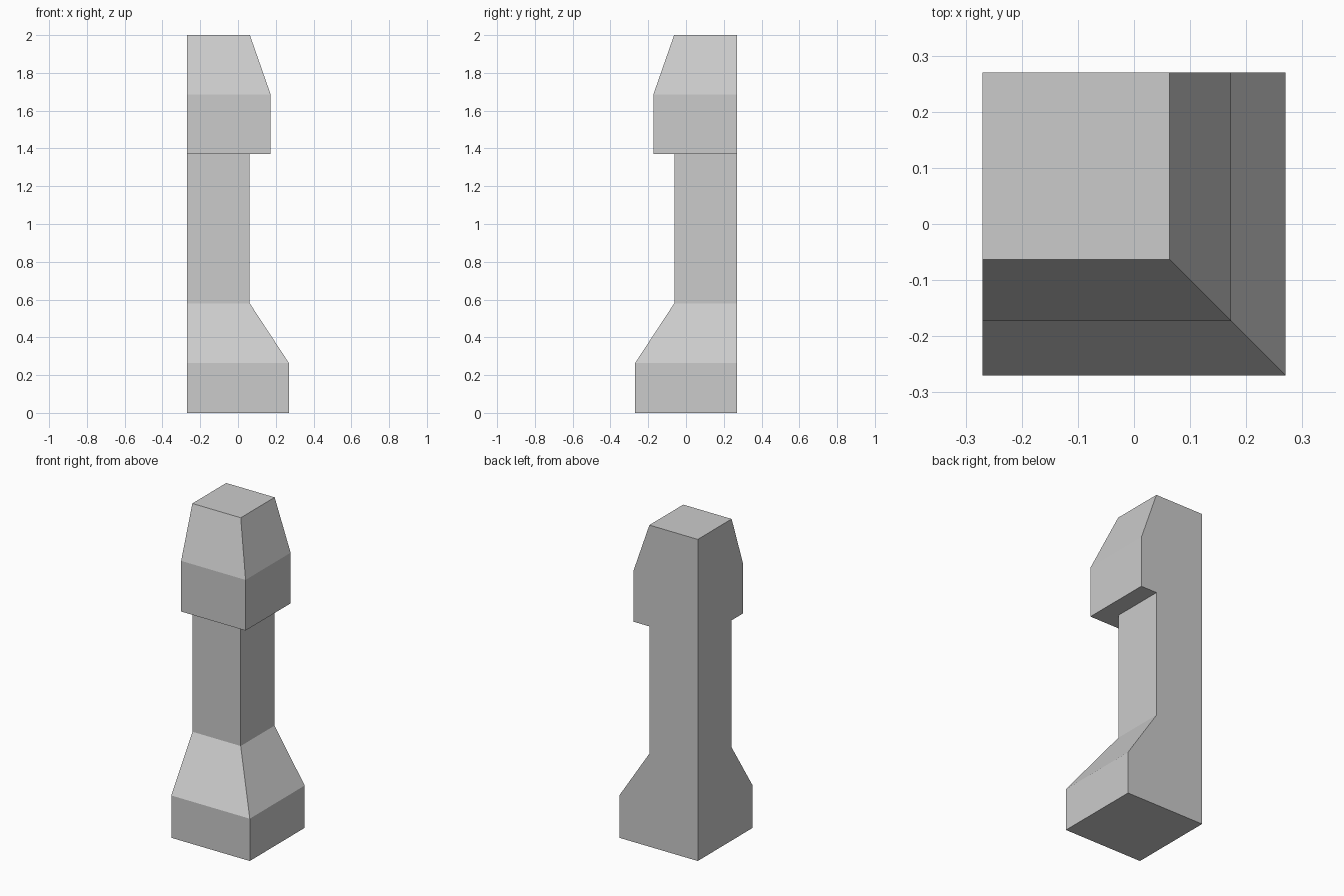
import bpy, bmesh

if "Cube" in bpy.data.objects:
    bpy.data.objects.remove(bpy.data.objects["Cube"])

HALF = 0.27  # the two flat back sides meet at the corner (-HALF, HALF)

# Profile of the shaped sides: (reach from centre, height)
PROFILE = [
    (0.27, 0.0), (0.27, 0.263),      # foot block
    (0.062, 0.58), (0.062, 1.37),    # flare, then shaft
    (0.173, 1.37), (0.173, 1.685),   # overhanging head
    (0.063, 2.0),                    # tapered top
]


def square_ring(bm, reach, z):
    corners = [(-HALF, -reach), (reach, -reach), (reach, HALF), (-HALF, HALF)]
    return [bm.verts.new((x, y, z)) for x, y in corners]


# Corner post: stacked square sections joined by flat sides
bm = bmesh.new()
rings = [square_ring(bm, r, z) for r, z in PROFILE]
for low, high in zip(rings, rings[1:]):
    for i in range(4):
        j = (i + 1) % 4
        if (low[i].co.z == high[i].co.z) and i >= 2:
            continue  # no ledge on the flat back sides
        bm.faces.new((low[i], low[j], high[j], high[i]))
bm.faces.new(rings[0][::-1])
bm.faces.new(rings[-1])

# Close the back sides at the ledge, where the back corner is shared
bmesh.ops.remove_doubles(bm, verts=bm.verts, dist=1e-5)
bmesh.ops.recalc_face_normals(bm, faces=bm.faces)

mesh = bpy.data.meshes.new("corner_post")
bm.to_mesh(mesh)
bm.free()
post = bpy.data.objects.new("corner_post", mesh)
bpy.context.collection.objects.link(post)
